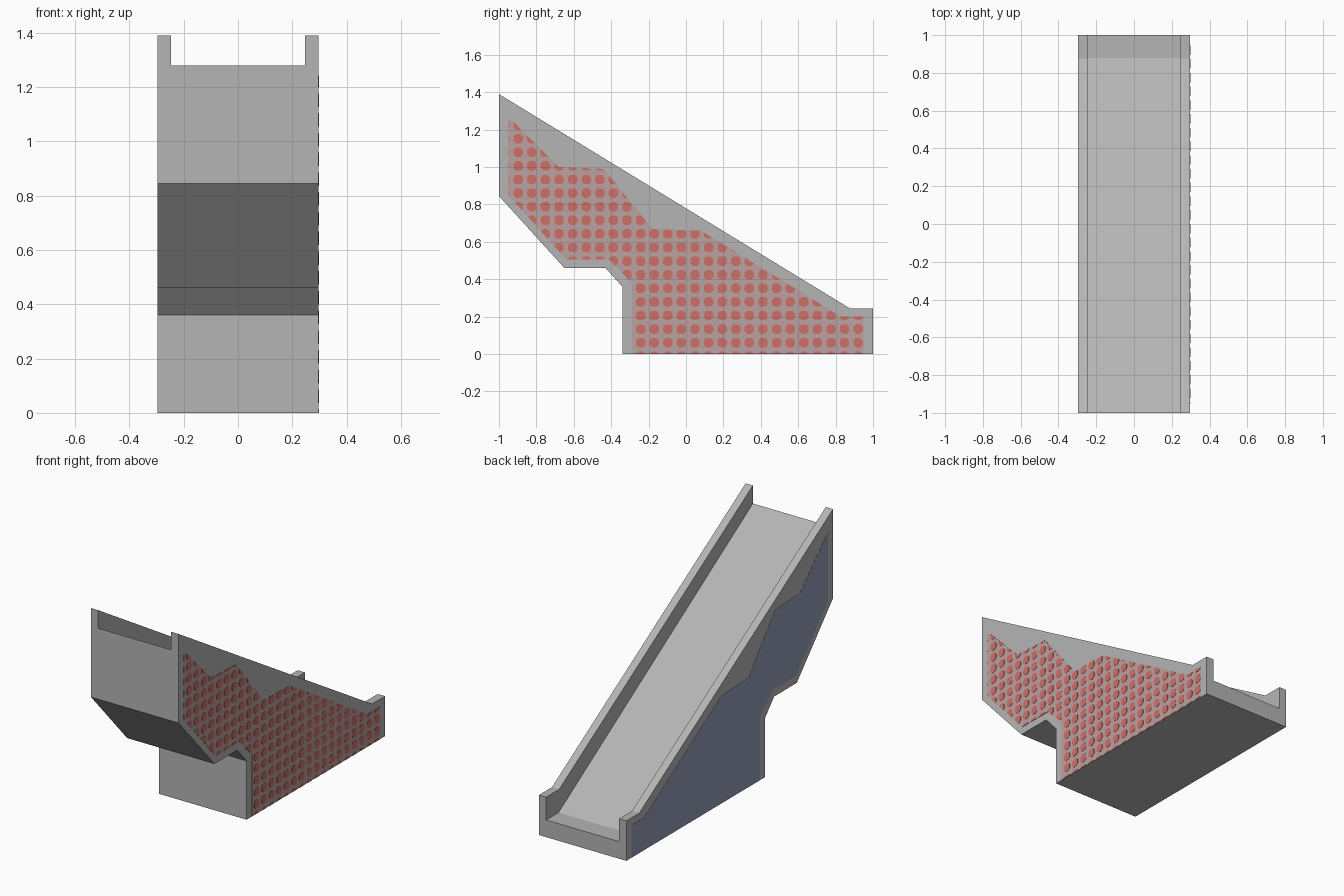
import bpy, bmesh

if "Cube" in bpy.data.objects:
    bpy.data.objects.remove(bpy.data.objects["Cube"])

W = 0.296          # half width of the body
INNER = 0.247      # half width of the sunken slide bed


def material(name, rgb):
    m = bpy.data.materials.new(name)
    m.diffuse_color = (*rgb, 1)
    m.use_nodes = True
    m.node_tree.nodes["Principled BSDF"].inputs["Base Color"].default_value = m.diffuse_color
    return m


GREY = material("grey", (0.46, 0.46, 0.46))
PINK = material("dusty pink", (0.50, 0.36, 0.35))
RED = material("red", (0.62, 0.16, 0.14))
BLUE = material("slate blue", (0.30, 0.325, 0.47))


def prisms(name, profiles, x0, x1, mat):
    """Extrude (y, z) profiles along x from x0 to x1 as one object."""
    bm = bmesh.new()
    for prof in profiles:
        face = bm.faces.new([bm.verts.new((x0, y, z)) for y, z in prof])
        res = bmesh.ops.extrude_face_region(bm, geom=[face])
        moved = [v for v in res["geom"] if isinstance(v, bmesh.types.BMVert)]
        bmesh.ops.translate(bm, verts=moved, vec=(x1 - x0, 0, 0))
    bmesh.ops.recalc_face_normals(bm, faces=bm.faces[:])
    mesh = bpy.data.meshes.new(name)
    bm.to_mesh(mesh)
    bm.free()
    mesh.materials.append(mat)
    ob = bpy.data.objects.new(name, mesh)
    bpy.context.collection.objects.link(ob)
    return ob


def boolean(ob, cutter, operation):
    mod = ob.modifiers.new("cut", "BOOLEAN")
    mod.operation = operation
    mod.solver = "EXACT"
    mod.object = cutter
    bpy.context.view_layer.objects.active = ob
    bpy.ops.object.modifier_apply(modifier=mod.name)
    bpy.data.objects.remove(cutter)


# Slide body with the bed cut between two side walls
side = [(-1, 1.39), (-1, 0.845), (-0.65, 0.46), (-0.43, 0.46), (-0.34, 0.36),
        (-0.34, 0), (1, 0), (1, 0.245), (0.875, 0.245)]
body = prisms("slide_body", [side], -W, W, GREY)
bed = [(-1.1, 1.342), (0.88, 0.105), (1.1, 0.105), (1.1, 2), (-1.1, 2)]
cutter = prisms("bed_cutter", [bed], -INNER, INNER, GREY)
cutter.hide_render = True
boolean(body, cutter, "DIFFERENCE")

# Painted side panels
panel = [(-0.95, 1.26), (-0.92, 1.24), (-0.68, 1.0), (-0.44, 0.99),
         (-0.18, 0.67), (0.08, 0.66), (0.83, 0.2), (0.95, 0.2), (0.95, 0.001),
         (-0.29, 0.001), (-0.29, 0.38), (-0.41, 0.505), (-0.64, 0.505),
         (-0.95, 0.85)]
prisms("right_panel", [panel], W - 0.003, W + 0.001, PINK)
prisms("left_panel", [panel], -W - 0.001, -W + 0.003, BLUE)

# Grid of rounded red dots, clipped to the panel outline
STEP, R, C = 0.0727, 0.025, 0.012
dots = []
for i in range(-1, 27):
    for j in range(-1, 18):
        y, z = -0.897 + STEP * i, 0.061 + STEP * j
        dots.append([(y + a, z + b) for a, b in (
            (R, -C), (R, C), (C, R), (-C, R), (-R, C), (-R, -C), (-C, -R), (C, -R))])
dot_plate = prisms("panel_dots", dots, W - 0.003, W + 0.0025, RED)
clip = prisms("dot_clip", [panel], W - 0.05, W + 0.05, RED)
clip.hide_render = True
boolean(dot_plate, clip, "INTERSECT")
